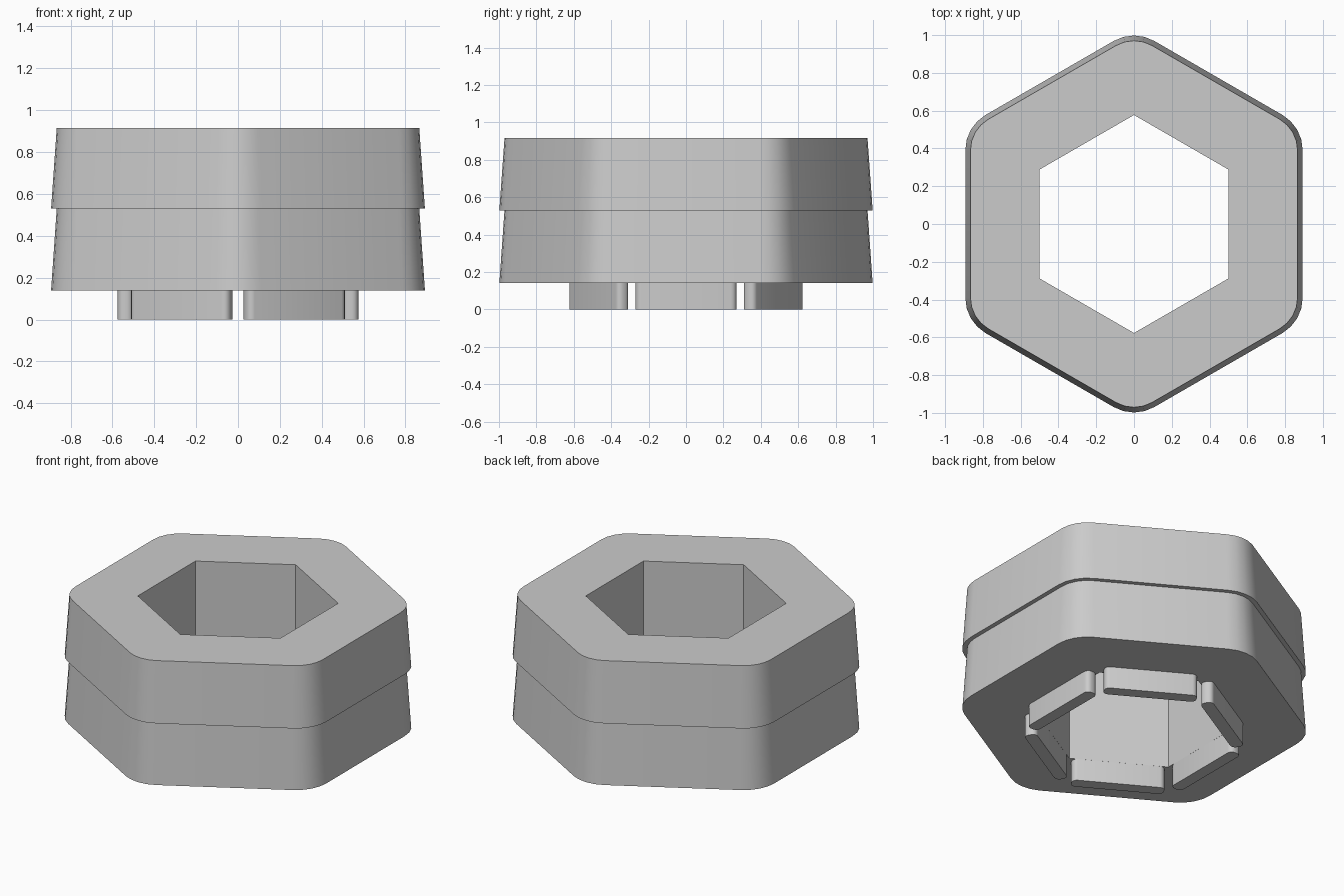
import bpy, bmesh, math
from mathutils import Vector, Matrix

if "Cube" in bpy.data.objects:
    bpy.data.objects.remove(bpy.data.objects["Cube"])

gray = bpy.data.materials.new("plain gray")
gray.diffuse_color = (0.6, 0.6, 0.6, 1)
gray.use_nodes = True
gray.node_tree.nodes["Principled BSDF"].inputs["Base Color"].default_value = gray.diffuse_color

SEG = 4            # segments per rounded body corner
N = SEG + 1        # points per body corner


def finish(bm, name):
    bmesh.ops.recalc_face_normals(bm, faces=bm.faces)
    mesh = bpy.data.meshes.new(name)
    bm.to_mesh(mesh)
    bm.free()
    mesh.materials.append(gray)
    obj = bpy.data.objects.new(name, mesh)
    bpy.context.collection.objects.link(obj)
    bpy.ops.object.select_all(action='DESELECT')
    obj.select_set(True)
    bpy.context.view_layer.objects.active = obj
    bpy.ops.object.shade_smooth_by_angle(angle=math.radians(30))
    return obj


def rounded_hex(apothem, r):
    """Hexagon with rounded corners, points towards +y and -y."""
    d = (apothem - r) / math.cos(math.pi / 6)
    pts = []
    for k in range(6):
        a = math.radians(90 + 60 * k)
        for j in range(N):
            b = a + math.radians(-30 + 60 * j / SEG)
            pts.append((d * math.cos(a) + r * math.cos(b),
                        d * math.sin(a) + r * math.sin(b)))
    return pts


def ring(bm, pts, z):
    return [bm.verts.new((x, y, z)) for x, y in pts]


def bridge(bm, a, b):
    for i in range(len(a)):
        j = (i + 1) % len(a)
        bm.faces.new((a[i], a[j], b[j], b[i]))


# body: two tapered hexagonal tiers around a straight hexagonal hole
wide = rounded_hex(0.893, 0.215)
narrow = rounded_hex(0.866, 0.19)
hole = [(0.577 * math.cos(math.radians(90 + 60 * k)),
         0.577 * math.sin(math.radians(90 + 60 * k))) for k in range(6)]
bm = bmesh.new()
tiers = [ring(bm, p, z) for p, z in
         ((wide, 0.14), (narrow, 0.53), (wide, 0.53), (narrow, 0.915))]
for low, high in zip(tiers, tiers[1:]):
    bridge(bm, low, high)
hole_low, hole_high = ring(bm, hole, 0.14), ring(bm, hole, 0.915)
bridge(bm, hole_low, hole_high)
for outer, inner in ((tiers[0], hole_low), (tiers[-1], hole_high)):
    for k in range(6):
        edge = [outer[(k * N + SEG // 2 + i) % (6 * N)] for i in range(N + 1)]
        bm.faces.new(edge + [inner[(k + 1) % 6], inner[k]])
finish(bm, "hexagonal_body")

# tabs: six rounded plates under the body, flush with the hole walls
R = 0.03
corners = ((0.545, 0.24, 0), (0.53, 0.24, 90), (0.53, -0.24, 180), (0.545, -0.24, 270))
profile = [(x + R * math.cos(math.radians(s + 22.5 * j)),
            y + R * math.sin(math.radians(s + 22.5 * j)))
           for x, y, s in corners for j in range(5)]
for k in range(6):
    bm = bmesh.new()
    bottom, top = ring(bm, profile, 0), ring(bm, profile, 0.14)
    bridge(bm, bottom, top)
    bm.faces.new(bottom)
    bm.faces.new(top)
    bm.transform(Matrix.Rotation(math.radians(60 * k), 4, 'Z'))
    finish(bm, f"tab_{k + 1}")
